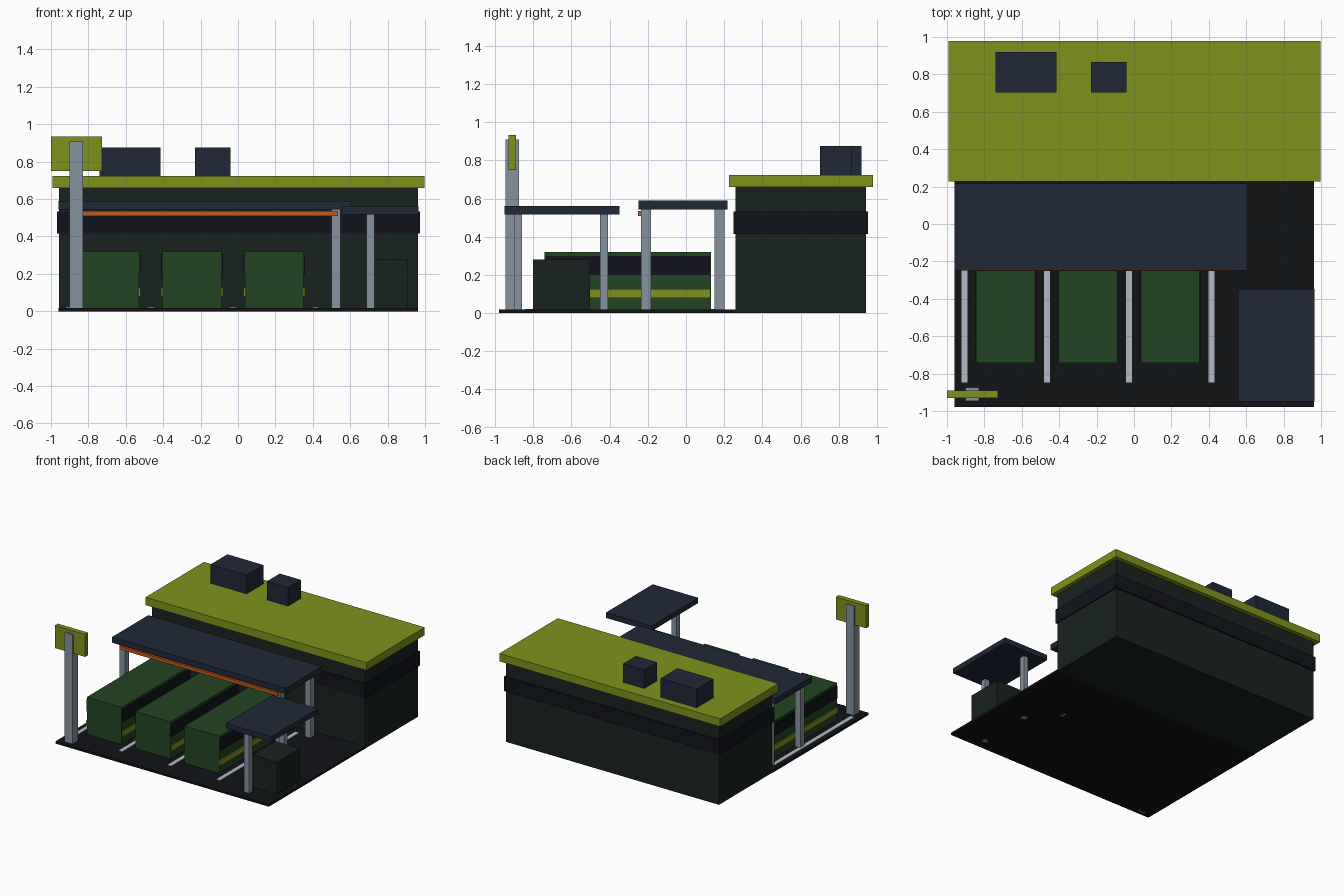
import bpy

if "Cube" in bpy.data.objects:
    bpy.data.objects.remove(bpy.data.objects["Cube"])


def material(name, r, g, b):
    m = bpy.data.materials.new(name)
    m.diffuse_color = (r, g, b, 1)
    m.use_nodes = True
    m.node_tree.nodes["Principled BSDF"].inputs["Base Color"].default_value = m.diffuse_color
    return m


LIME = material("lime", 0.21, 0.29, 0.012)
NAVY = material("navy", 0.014, 0.021, 0.038)
WALL = material("dark_wall", 0.009, 0.016, 0.014)
BLACK = material("near_black", 0.006, 0.007, 0.012)
ASPHALT = material("asphalt", 0.006, 0.0065, 0.008)
GREEN = material("green", 0.016, 0.06, 0.016)
STEEL = material("steel", 0.24, 0.29, 0.35)
PAINT = material("line_paint", 0.45, 0.5, 0.57)
ORANGE = material("orange", 0.55, 0.1, 0.012)


def box(name, x, y, z, mat):
    """Box given by (min, max) ranges along each axis."""
    bpy.ops.mesh.primitive_cube_add(size=1, location=[sum(r) / 2 for r in (x, y, z)])
    ob = bpy.context.object
    ob.name = name
    ob.scale = [r[1] - r[0] for r in (x, y, z)]
    bpy.ops.object.transform_apply(location=False, rotation=False, scale=True)
    ob.data.materials.append(mat)
    return ob


def around(c, width):
    return (c - width / 2, c + width / 2)


# Forecourt slab
TOP = 0.018
box("forecourt", (-0.96, 0.963), (-0.978, 0.26), (0, TOP), ASPHALT)

# Main building
box("building_walls", (-0.957, 0.963), (0.258, 0.942), (0, 0.66), WALL)
box("window_band", (-0.967, 0.973), (0.25, 0.952), (0.415, 0.533), BLACK)
box("roof_slab", (-0.992, 0.998), (0.226, 0.978), (0.66, 0.724), LIME)
box("large_roof_unit", (-0.74, -0.414), (0.702, 0.92), (0.724, 0.876), NAVY)
box("small_roof_unit", (-0.23, -0.04), (0.702, 0.866), (0.724, 0.876), NAVY)

# Long canopy with trim and posts
box("canopy", (-0.96, 0.603), (-0.248, 0.217), (0.543, 0.59), NAVY)
box("canopy_trim", (-0.89, 0.535), (-0.252, -0.23), (0.509, 0.535), ORANGE)
for side, x in (("left", -0.877), ("right", 0.524)):
    for end, y in (("front", -0.21), ("rear", 0.175)):
        box(f"canopy_{end}_{side}_post", around(x, 0.05), around(y, 0.053), (0, 0.543), STEEL)

# Parking bays with striped vehicles
for i in range(3):
    x = -0.686 + 0.44 * i
    box(f"vehicle_body_{i + 1}", around(x, 0.315), (-0.742, 0.131), (TOP, 0.32), GREEN)
    box(f"vehicle_windows_{i + 1}", around(x, 0.329), (-0.735, 0.125), (0.2, 0.3), BLACK)
    box(f"vehicle_stripe_{i + 1}", around(x, 0.331), (-0.738, 0.128), (0.08, 0.125), LIME)
for i in range(4):
    box(f"bay_line_{i + 1}", around(-0.906 + 0.44 * i, 0.033), (-0.847, 0.17), (TOP, 0.022), PAINT)

# Side shelter with kiosk
box("shelter_roof", (0.555, 0.965), (-0.95, -0.347), (0.517, 0.56), NAVY)
for end, y in (("front", -0.88), ("rear", -0.43)):
    box(f"shelter_{end}_post", around(0.709, 0.043), around(y, 0.043), (0, 0.517), STEEL)
box("kiosk", (0.69, 0.91), (-0.8, -0.503), (TOP, 0.28), WALL)

# Roadside sign
box("sign_pole", around(-0.865, 0.07), around(-0.91, 0.07), (0, 0.908), STEEL)
box("sign_panel", (-1.0, -0.727), (-0.93, -0.89), (0.75, 0.933), LIME)
